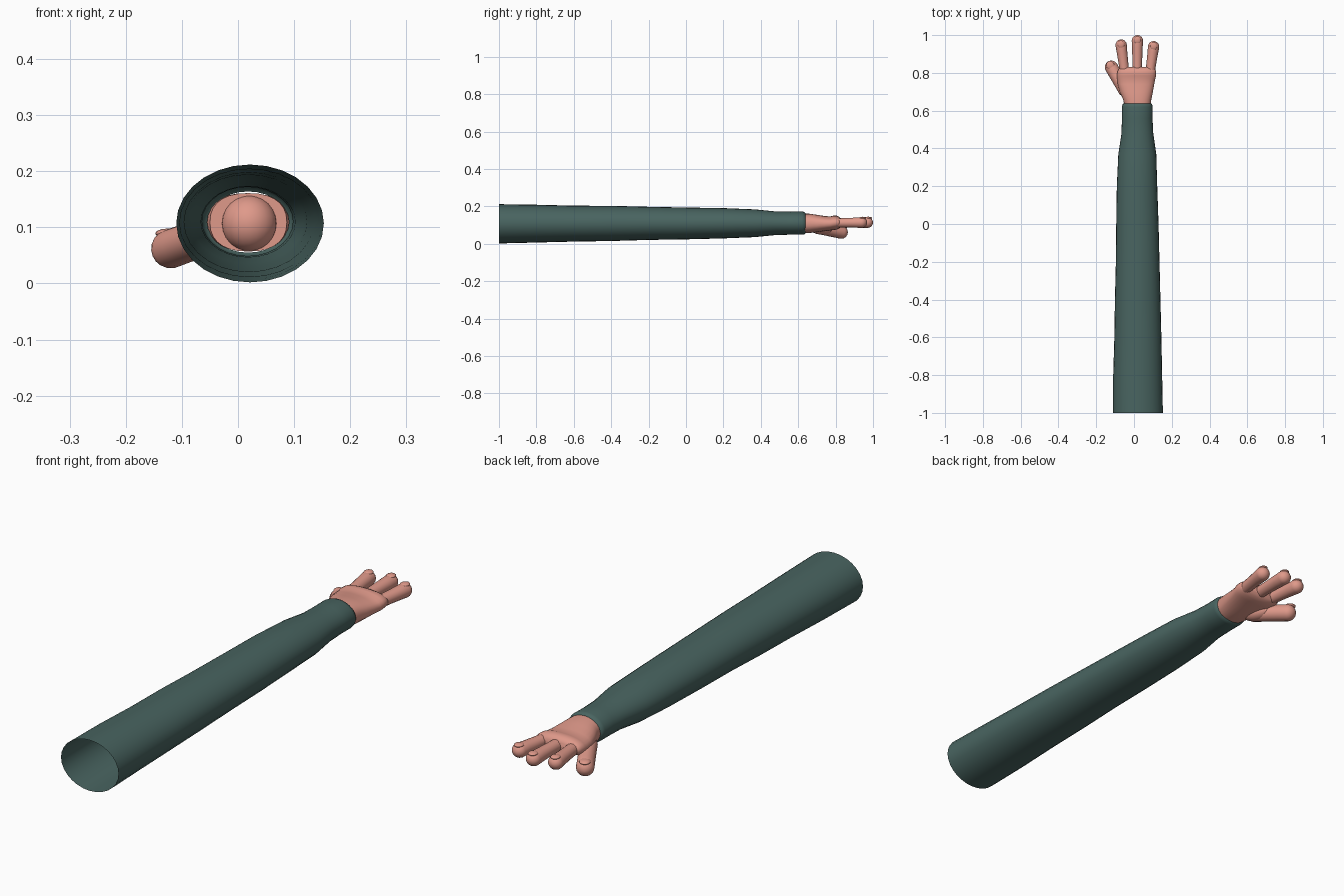
import bpy, bmesh, math
from mathutils import Vector

if "Cube" in bpy.data.objects:
    bpy.data.objects.remove(bpy.data.objects["Cube"])


def material(name, rgb):
    m = bpy.data.materials.new(name)
    m.diffuse_color = (*rgb, 1)
    m.use_nodes = True
    m.node_tree.nodes["Principled BSDF"].inputs["Base Color"].default_value = m.diffuse_color
    return m


SLEEVE = material("dark green cloth", (0.066, 0.128, 0.118))
SKIN = material("skin", (0.74, 0.32, 0.255))


def finish(bm, name, mat, angle=50):
    me = bpy.data.meshes.new(name)
    bm.to_mesh(me)
    bm.free()
    me.materials.append(mat)
    ob = bpy.data.objects.new(name, me)
    bpy.context.collection.objects.link(ob)
    bpy.ops.object.select_all(action='DESELECT')
    ob.select_set(True)
    bpy.context.view_layer.objects.active = ob
    bpy.ops.object.shade_smooth_by_angle(angle=math.radians(angle))
    return ob


def loft(name, rings, mat, side=Vector((1, 0, 0)), up=Vector((0, 0, 1)),
         sides=24, power=1.0, start_cap=True, end_cap=True):
    """Skin elliptical rings given as (centre, half width, half height)."""
    bm = bmesh.new()
    loops = []
    for c, w, h in rings:
        loop = []
        for i in range(sides):
            a = 2 * math.pi * i / sides
            cx, cz = math.cos(a), math.sin(a)
            px = math.copysign(abs(cx) ** power, cx) * w
            pz = math.copysign(abs(cz) ** power, cz) * h
            loop.append(bm.verts.new(Vector(c) + side * px + up * pz))
        loops.append(loop)
    for a, b in zip(loops, loops[1:]):
        for i in range(sides):
            j = (i + 1) % sides
            bm.faces.new((a[j], a[i], b[i], b[j]))
    if start_cap:
        bm.faces.new(loops[0])
    if end_cap:
        bm.faces.new(loops[-1][::-1])
    if start_cap and end_cap:
        bmesh.ops.recalc_face_normals(bm, faces=bm.faces[:])
    return finish(bm, name, mat)


def y_rings(table):
    """Rows of y, left x, right x, low z, high z become rings."""
    return [(((l + r) / 2, y, (b + t) / 2), (r - l) / 2, (t - b) / 2)
            for y, l, r, b, t in table]


def ellipsoid(name, centre, size, mat, turn=0.0):
    bm = bmesh.new()
    bmesh.ops.create_uvsphere(bm, u_segments=20, v_segments=12, radius=1)
    ca, sa = math.cos(turn), math.sin(turn)
    for v in bm.verts:
        x, y, z = v.co.x * size[0], v.co.y * size[1], v.co.z * size[2]
        v.co = Vector(centre) + Vector((x * ca - y * sa, x * sa + y * ca, z))
    return finish(bm, name, mat)


def digit(name, base, tip, r_base, r_tip, flat=1.0):
    """Finger with a bulbous rounded tip and a nail on its upper side."""
    base, tip = Vector(base), Vector(tip)
    d = (tip - base).normalized()
    side = d.cross(Vector((0, 0, 1))).normalized()
    up = side.cross(d)
    length = (tip - base).length
    body = length - r_tip
    rings = []
    for k in range(6):
        t = k / 5
        r = r_base + (r_tip - r_base) * t * t
        rings.append((base + d * body * t, r, r * flat))
    for k in range(1, 7):
        a = k / 6.3 * math.pi / 2
        r = r_tip * math.cos(a)
        rings.append((base + d * (body + r_tip * math.sin(a)), r, r * flat))
    loft(name, rings, SKIN, side, up, sides=18)
    nail = base + d * (body + r_tip * 0.15) + up * r_tip * flat * 0.82
    ellipsoid(name + "_nail", nail, (r_tip * 0.62, r_tip * 0.7, r_tip * 0.24),
              SKIN, math.atan2(d.y, d.x) - math.pi / 2)


# Long open sleeve, tapering to a tucked cuff
loft("sleeve", y_rings([
    (-1.00, -0.110, 0.153, 0.002, 0.212),
    (-0.80, -0.110, 0.149, 0.007, 0.209),
    (-0.60, -0.104, 0.145, 0.012, 0.204),
    (-0.40, -0.101, 0.140, 0.015, 0.203),
    (-0.20, -0.096, 0.135, 0.021, 0.198),
    (0.00, -0.094, 0.130, 0.024, 0.194),
    (0.20, -0.091, 0.123, 0.029, 0.191),
    (0.37, -0.083, 0.118, 0.036, 0.184),
    (0.48, -0.066, 0.102, 0.047, 0.173),
    (0.56, -0.064, 0.098, 0.049, 0.172),
    (0.62, -0.064, 0.099, 0.049, 0.173),
    (0.634, -0.061, 0.096, 0.051, 0.170),
    (0.638, -0.055, 0.091, 0.055, 0.164)]),
    SLEEVE, sides=28, start_cap=False, end_cap=False)

# Wrist ball seen inside the cuff
ellipsoid("wrist", (0.02, 0.635, 0.107), (0.05, 0.05, 0.05), SKIN)

# Palm with a raised knuckle edge
loft("palm", y_rings([
    (0.625, -0.050, 0.087, 0.057, 0.161),
    (0.66, -0.058, 0.092, 0.058, 0.161),
    (0.70, -0.076, 0.100, 0.062, 0.155),
    (0.74, -0.086, 0.107, 0.067, 0.149),
    (0.77, -0.089, 0.113, 0.071, 0.146),
    (0.785, -0.090, 0.117, 0.073, 0.150),
    (0.805, -0.088, 0.117, 0.076, 0.151),
    (0.82, -0.082, 0.113, 0.083, 0.144),
    (0.83, -0.070, 0.101, 0.094, 0.132)]),
    SKIN, sides=28, power=0.85)

# Three fingers
for name, base, tip in (
        ("index_finger", (-0.048, 0.79, 0.112), (-0.072, 0.977, 0.114)),
        ("middle_finger", (0.017, 0.79, 0.113), (0.018, 1.000, 0.114)),
        ("outer_finger", (0.083, 0.79, 0.112), (0.108, 0.968, 0.114))):
    digit(name, base, tip, 0.025, 0.030, 0.97)

# Thumb and the muscle pad at its base
digit("thumb", (-0.045, 0.70, 0.088), (-0.137, 0.860, 0.056), 0.034, 0.035)
ellipsoid("thumb_pad", (-0.048, 0.725, 0.082), (0.036, 0.065, 0.032), SKIN, 0.4)
